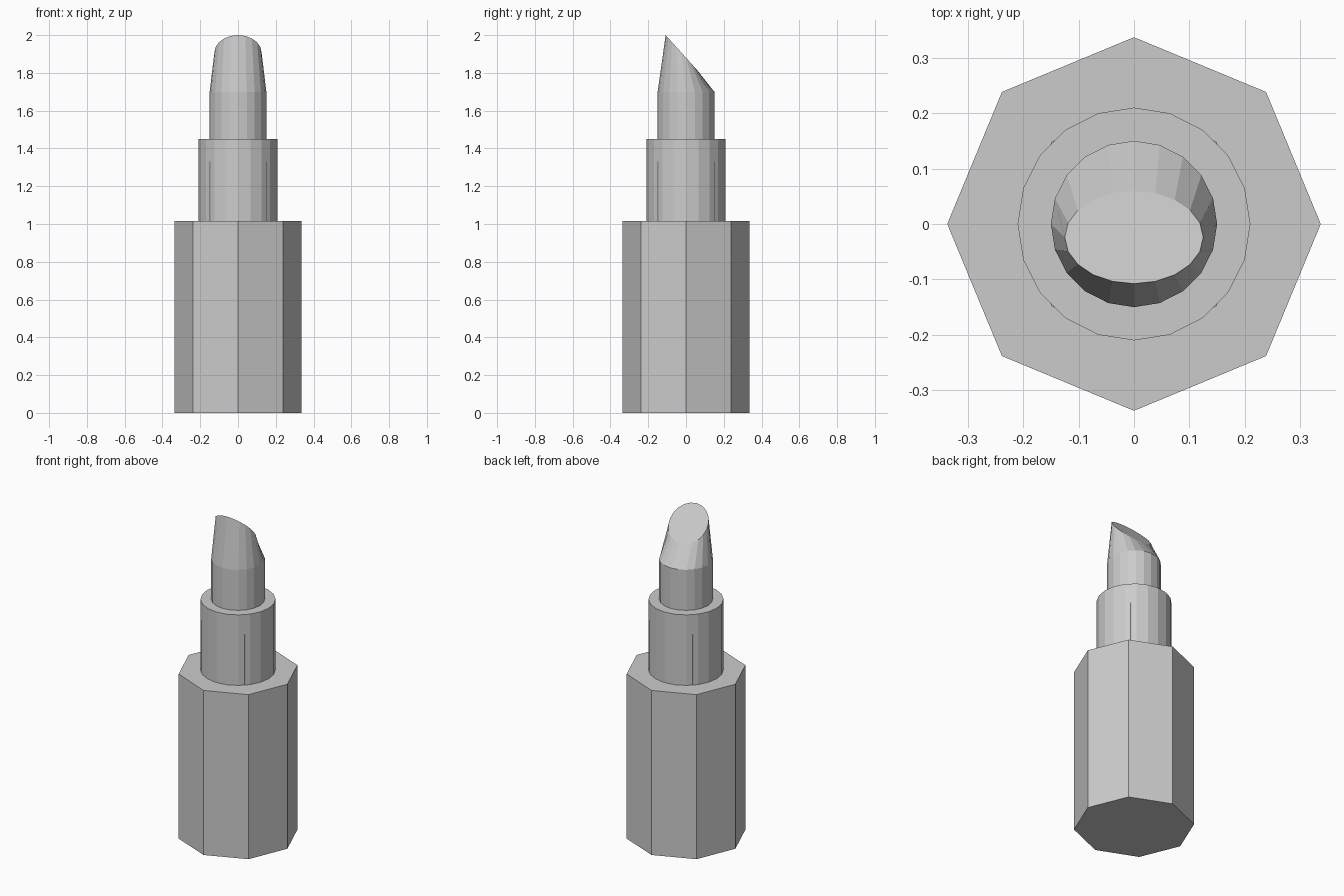
import bpy, bmesh
from math import cos, sin, pi, radians

if "Cube" in bpy.data.objects:
    bpy.data.objects.remove(bpy.data.objects["Cube"])


def ring(radius, z, sides, tilt=0.0, y=0.0):
    """Circle of points, tilted about the x axis so its front edge rises."""
    pts = []
    for i in range(sides):
        a = 2 * pi * i / sides
        u, v = radius * cos(a), radius * sin(a)
        pts.append((u, y + v * cos(tilt), z - v * sin(tilt)))
    return pts


def loft(name, rings):
    """Skin consecutive rings and cap both ends."""
    bm = bmesh.new()
    loops = [[bm.verts.new(p) for p in r] for r in rings]
    n = len(loops[0])
    for low, high in zip(loops, loops[1:]):
        for i in range(n):
            j = (i + 1) % n
            bm.faces.new((low[i], low[j], high[j], high[i]))
    bm.faces.new(loops[0][::-1])
    bm.faces.new(loops[-1])
    bmesh.ops.recalc_face_normals(bm, faces=bm.faces)
    mesh = bpy.data.meshes.new(name)
    bm.to_mesh(mesh)
    bm.free()
    obj = bpy.data.objects.new(name, mesh)
    bpy.context.collection.objects.link(obj)
    return obj


BASE_TOP, COLLAR_TOP = 1.015, 1.45

# Octagonal case with its inner octagonal neck
loft("case", [ring(0.337, 0, 8), ring(0.337, BASE_TOP, 8),
              ring(0.21, BASE_TOP, 8), ring(0.21, 1.33, 8)])

# Round collar, stepping in to the stick with its slanted tip
loft("collar_and_stick", [
    ring(0.21, BASE_TOP, 20),
    ring(0.21, COLLAR_TOP, 20),
    ring(0.15, COLLAR_TOP, 20),
    ring(0.15, 1.70, 20),
    ring(0.125, 1.907, 20, radians(48), -0.024),
])
